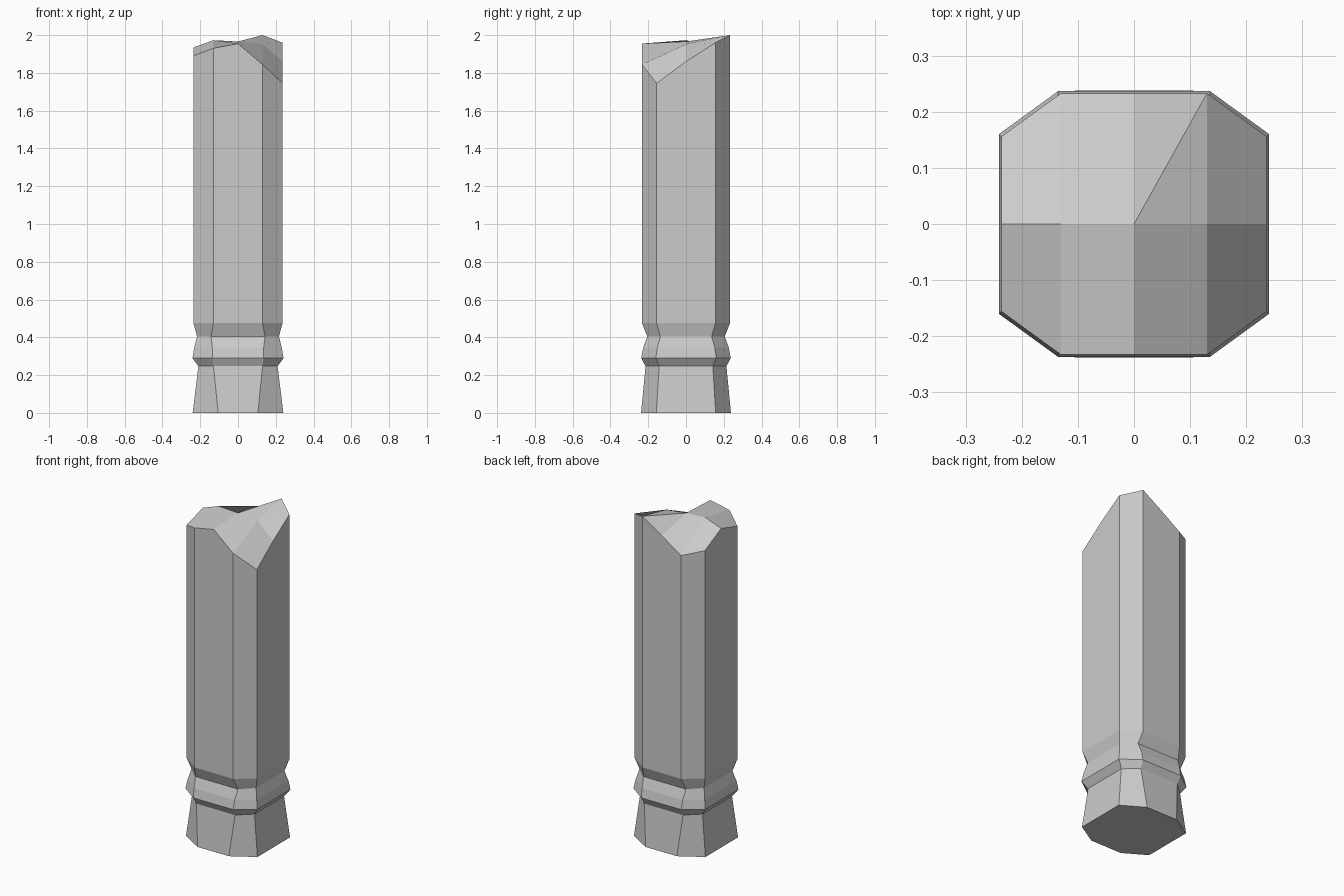
import bpy, bmesh

if "Cube" in bpy.data.objects:
    bpy.data.objects.remove(bpy.data.objects["Cube"])

# Octagonal ring profile: half width x, corner x, half depth y, corner y, height
RINGS = [
    (0.240, 0.105, 0.238, 0.157, 0.000),   # flared foot
    (0.210, 0.130, 0.214, 0.142, 0.247),
    (0.241, 0.135, 0.237, 0.160, 0.290),   # collar bulge
    (0.232, 0.136, 0.227, 0.152, 0.345),
    (0.217, 0.143, 0.205, 0.136, 0.405),   # neck
    (0.236, 0.130, 0.233, 0.156, 0.475),   # shaft start
]
SHAFT = RINGS[-1][:4]
# Broken rim heights, counter-clockwise from the front right corner
RIM = [1.745, 1.86, 1.96, 2.0, 1.918, 1.831, 1.86, 1.935, 1.89, 1.93, 1.955, 1.845]


def outline(hx, cx, hy, cy):
    """Octagon with a middle point on each of its four main sides."""
    return [(hx, -cy), (hx, 0), (hx, cy), (cx, hy), (0, hy), (-cx, hy),
            (-hx, cy), (-hx, 0), (-hx, -cy), (-cx, -hy), (0, -hy), (cx, -hy)]


bm = bmesh.new()
loops = [[bm.verts.new((x, y, r[4])) for x, y in outline(*r[:4])] for r in RINGS]
loops.append([bm.verts.new((x, y, z)) for (x, y), z in zip(outline(*SHAFT), RIM)])

# Underside and side walls
bm.faces.new(loops[0][::-1])
for low, high in zip(loops, loops[1:]):
    for i in range(12):
        j = (i + 1) % 12
        bm.faces.new((low[i], low[j], high[j], high[i]))

# Uneven broken top, joined to three points along the middle
t = loops[-1]
right, mid, left = [bm.verts.new(p) for p in
                    ((0.13, 0, 1.952), (0, 0, 1.966), (-0.13, 0, 1.973))]
for face in ((right, t[1], t[2], t[3]), (mid, right, t[3]), (mid, t[3], t[4]),
             (left, mid, t[4], t[5]), (t[7], left, t[5], t[6]),
             (t[7], t[8], t[9], left), (left, t[9], t[10], mid),
             (mid, t[10], t[11], right), (right, t[11], t[0], t[1])):
    bm.faces.new(face)

mesh = bpy.data.meshes.new("broken_pillar")
bm.to_mesh(mesh)
bm.free()
pillar = bpy.data.objects.new("broken_pillar", mesh)
bpy.context.collection.objects.link(pillar)
